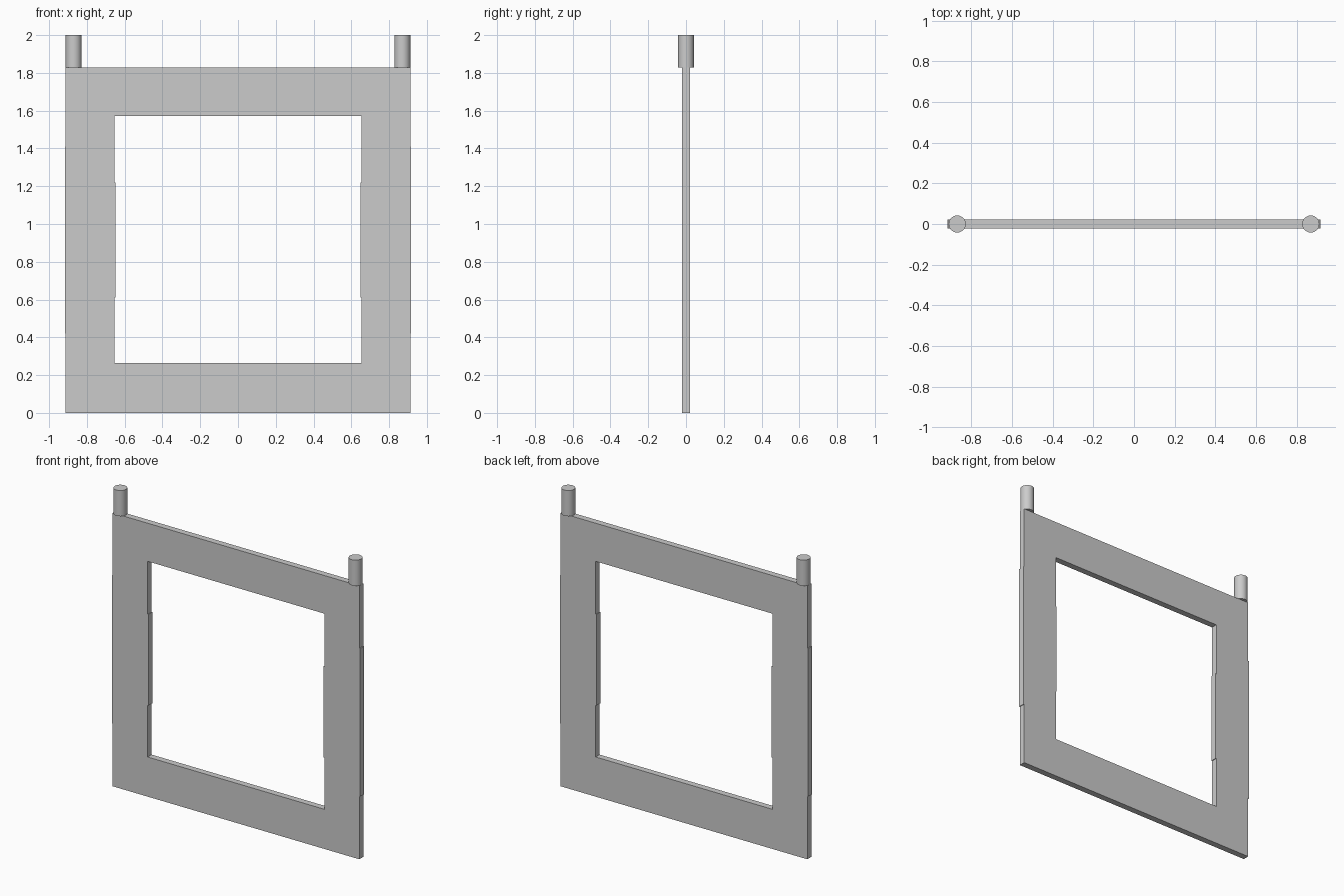
import bpy
import bmesh

if "Cube" in bpy.data.objects:
    bpy.data.objects.remove(bpy.data.objects["Cube"])

OUT, INN = 0.912, 0.653      # half widths of panel and opening
TOP, LOW, HIGH = 1.828, 0.265, 1.573
T = 0.021                    # half thickness


def new_object(name, bm):
    bmesh.ops.recalc_face_normals(bm, faces=bm.faces)
    mesh = bpy.data.meshes.new(name)
    bm.to_mesh(mesh)
    bm.free()
    obj = bpy.data.objects.new(name, mesh)
    bpy.context.collection.objects.link(obj)
    return obj


def rect(bm, half, z0, z1, y):
    return [bm.verts.new((x, y, z)) for x, z in
            ((-half, z0), (half, z0), (half, z1), (-half, z1))]


def box(name, x0, x1, z0, z1):
    bm = bmesh.new()
    bmesh.ops.create_cube(bm, size=1)
    for v in bm.verts:
        v.co = (x0 if v.co.x < 0 else x1,
                -T if v.co.y < 0 else T,
                z0 if v.co.z < 0 else z1)
    return new_object(name, bm)


# Square frame with a square opening
bm = bmesh.new()
of, inf = rect(bm, OUT, 0, TOP, -T), rect(bm, INN, LOW, HIGH, -T)
ob, inb = rect(bm, OUT, 0, TOP, T), rect(bm, INN, LOW, HIGH, T)
for i in range(4):
    j = (i + 1) % 4
    for a, b in ((of, inf), (inf, inb), (inb, ob), (ob, of)):
        bm.faces.new((a[i], a[j], b[j], b[i]))
new_object("frame", bm)

for side, s in (("left", -1), ("right", 1)):
    # Thin raised strips on the outer and inner side edges
    a, b = sorted((s * OUT, s * (OUT + 0.005)))
    box(side + "_outer_strip", a, b, 0.42, 1.41)
    a, b = sorted((s * INN, s * (INN - 0.005)))
    box(side + "_inner_strip", a, b, 0.61, 1.22)

    # Round post on the top corner
    bpy.ops.mesh.primitive_cylinder_add(
        vertices=32, radius=0.042, depth=2 - TOP,
        location=(s * 0.87, 0, (2 + TOP) / 2))
    post = bpy.context.object
    post.name = side + "_post"
    bpy.ops.object.shade_smooth_by_angle()
